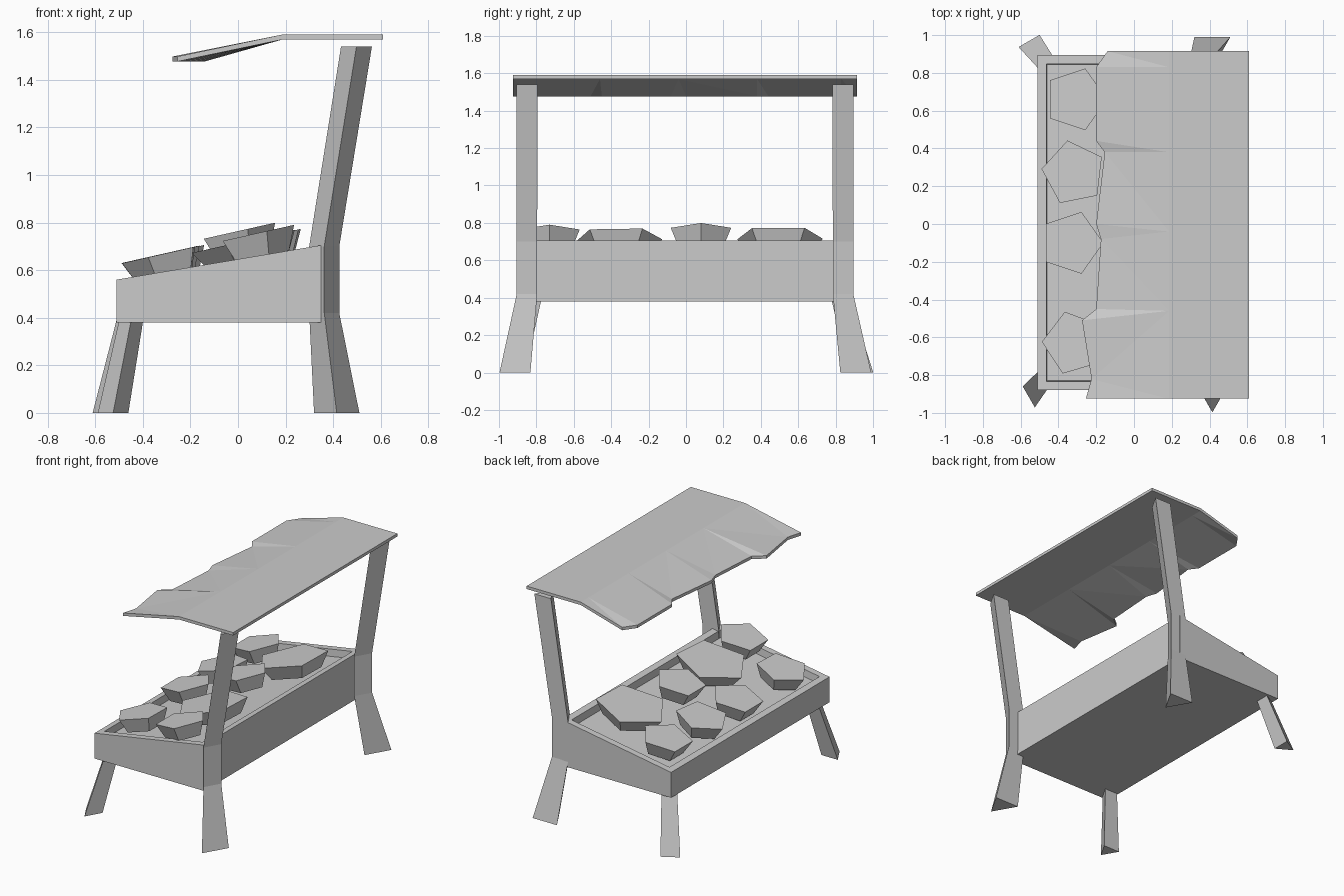
import bpy, bmesh, math
from mathutils import Vector, Matrix

cube = bpy.data.objects.get("Cube")
if cube:
    bpy.data.objects.remove(cube, do_unlink=True)

grey = bpy.data.materials.new("plain_grey")
grey.use_nodes = True
colour = (0.6, 0.6, 0.6, 1)
grey.diffuse_color = colour
grey.node_tree.nodes["Principled BSDF"].inputs["Base Color"].default_value = colour


def make_object(name, bm):
    bmesh.ops.recalc_face_normals(bm, faces=bm.faces)
    mesh = bpy.data.meshes.new(name)
    bm.to_mesh(mesh)
    bm.free()
    mesh.materials.append(grey)
    obj = bpy.data.objects.new(name, mesh)
    bpy.context.collection.objects.link(obj)
    return obj


def ring(bm, centre, radius, sides, angle):
    return [bm.verts.new(Vector(centre) + radius * Vector((math.cos(a), math.sin(a), 0)))
            for a in (math.radians(angle) + i * math.tau / sides for i in range(sides))]


def loft(bm, rings):
    """Skin a stack of equal rings and cap both ends."""
    n = len(rings[0])
    for low, high in zip(rings, rings[1:]):
        for i in range(n):
            j = (i + 1) % n
            bm.faces.new((low[i], low[j], high[j], high[i]))
    bm.faces.new(rings[0][::-1])
    bm.faces.new(rings[-1])


# Sloping display tray with a sunken floor
bm = bmesh.new()
profile = [(-0.51, 0.38), (0.35, 0.38), (0.35, 0.705), (-0.51, 0.56)]
loft(bm, [[bm.verts.new((x, y, z)) for x, z in profile] for y in (-0.88, 0.895)])
bmesh.ops.recalc_face_normals(bm, faces=bm.faces)
top = max(bm.faces, key=lambda f: f.normal.z)
bmesh.ops.inset_region(bm, faces=[top], thickness=0.066)
inner = bmesh.ops.inset_region(bm, faces=[top], thickness=0.006)
bmesh.ops.translate(bm, verts=top.verts, vec=(0, 0, -0.05))
make_object("display_tray", bm)

# Rear posts: three-sided, splayed at the foot and leaning back at the top
for side, y, foot_y in (("right", -0.832, -0.887), ("left", 0.858, 0.935)):
    bm = bmesh.new()
    path = [(0.415, foot_y, 0, 0.11), (0.3625, y, 0.42, 0.073),
            (0.3625, y, 0.70, 0.073), (0.498, y, 1.54, 0.075)]
    loft(bm, [ring(bm, (x, py, z), r, 3, -90) for x, py, z, r in path])
    make_object("rear_post_" + side, bm)

# Short front legs, splayed outwards
for side, foot, head, angle in (
        ("right", (-0.525, -0.897, 0), (-0.447, -0.80, 0.40), -90),
        ("left", (-0.537, 0.937, 0), (-0.45, 0.825, 0.40), 60)):
    bm = bmesh.new()
    loft(bm, [ring(bm, foot, 0.074, 3, angle), ring(bm, head, 0.058, 3, angle)])
    make_object("front_leg_" + side, bm)

# Goods: tilted five-sided blocks that narrow downwards
goods = [(-0.31, 0.66, 0.668, 0.172, 0), (-0.32, 0.27, 0.668, 0.175, 173),
         (-0.33, -0.10, 0.665, 0.172, 0), (-0.32, -0.63, 0.667, 0.172, 178),
         (0.07, 0.50, 0.73, 0.24, 178), (-0.01, 0.08, 0.762, 0.17, 0),
         (0.04, -0.36, 0.725, 0.24, 176), (0.07, -0.73, 0.753, 0.17, 0)]
for i, (x, y, z, radius, angle) in enumerate(goods):
    bm = bmesh.new()
    loft(bm, [ring(bm, (0, 0, -0.10), radius * 0.74, 5, angle),
              ring(bm, (0, 0, 0), radius, 5, angle)])
    block = make_object(f"goods_block_{i + 1}", bm)
    block.matrix_world = Matrix.Translation((x, y, z)) @ Matrix.Rotation(-math.atan(0.225), 4, "Y")

# Canopy: flat rear strip and a drooping front with a ragged edge
# Each entry is front-edge y, front-edge x, and the y where its crease meets the fold
edge = [(0.915, -0.14, 0.915), (0.83, -0.20, 0.83), (0.44, -0.20, 0.38),
        (0.38, -0.155, 0.38), (0.0, -0.20, -0.04), (-0.08, -0.175, -0.04),
        (-0.45, -0.20, -0.46), (-0.51, -0.275, -0.46), (-0.82, -0.225, -0.82),
        (-0.925, -0.255, -0.925)]
bm = bmesh.new()
rows = [[bm.verts.new(p) for p in ((0.61, fold, 1.59), (0.185, fold, 1.59), (x, y, 1.498))]
        for y, x, fold in edge]
for a, b in zip(rows, rows[1:]):
    for k in range(2):
        bm.faces.new((a[k], a[k + 1], b[k + 1], b[k]))
bmesh.ops.remove_doubles(bm, verts=bm.verts, dist=0.001)
bmesh.ops.triangulate(bm, faces=[f for f in bm.faces if f.calc_center_median().x < 0.185])
# Straight-down thickness
extruded = bmesh.ops.extrude_face_region(bm, geom=bm.faces[:], use_keep_orig=True)
lower = [g for g in extruded["geom"] if isinstance(g, bmesh.types.BMVert)]
bmesh.ops.translate(bm, verts=lower, vec=(0, 0, -0.021))
make_object("canopy", bm)
